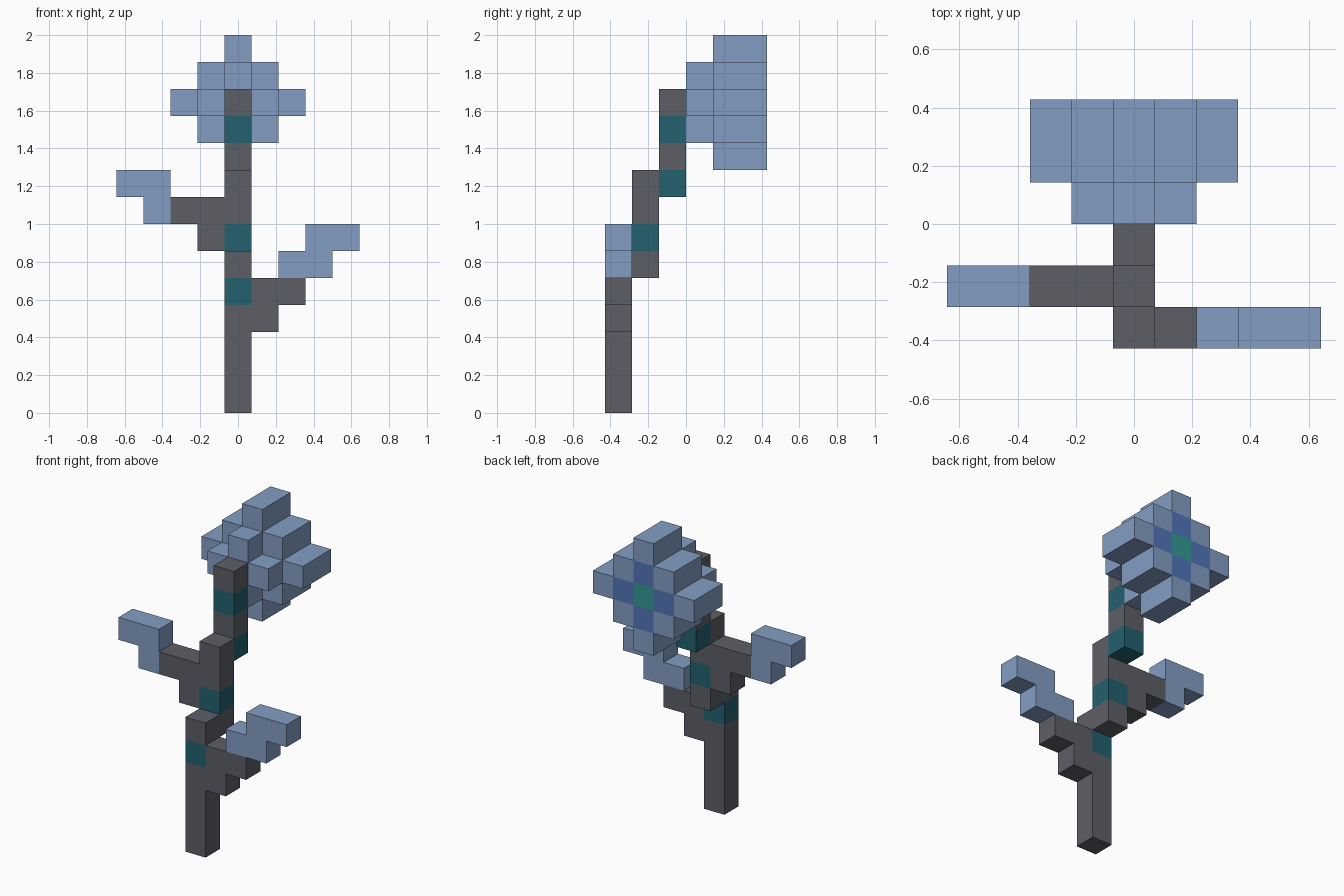
import bpy, bmesh
from mathutils import Vector

cube = bpy.data.objects.get("Cube")
if cube:
    bpy.data.objects.remove(cube, do_unlink=True)

U = 1 / 7  # edge length of one block


def material(name, rgb):
    """Flat material from 0-255 display values."""
    lin = [(c / 255 / 12.92) if c < 10 else ((c / 255 + 0.055) / 1.055) ** 2.4 for c in rgb]
    m = bpy.data.materials.new(name)
    m.use_nodes = True
    m.diffuse_color = (*lin, 1)
    bsdf = m.node_tree.nodes["Principled BSDF"]
    bsdf.inputs["Base Color"].default_value = (*lin, 1)
    bsdf.inputs["Roughness"].default_value = 0.9
    return m


BARK = material("charcoal stem", (93, 95, 102))
TEAL = material("dark teal band", (34, 97, 110))
PETAL = material("pale blue", (131, 158, 196))
BLUE = material("mid blue", (83, 118, 186))
GREEN = material("sea green", (52, 155, 150))


def span(x, y, z):
    """All cells in inclusive x, y, z ranges."""
    return [(i, j, k) for i in range(x[0], x[1] + 1)
            for j in range(y[0], y[1] + 1) for k in range(z[0], z[1] + 1)]


def blocks(name, cells, mats, pick=lambda c: 0):
    """Join unit blocks into one closed part, keeping only its outer faces."""
    cells = set(cells)
    bm = bmesh.new()
    for c in sorted(cells):
        centre = Vector((c[0], c[1] - 2.5, c[2] + 0.5)) * U
        made = bmesh.ops.create_cube(bm, size=U)["verts"]
        bmesh.ops.translate(bm, verts=made, vec=centre)
        hidden = []
        for f in {f for v in made for f in v.link_faces}:
            f.normal_update()
            f.material_index = pick(c)
            if tuple(a + round(n) for a, n in zip(c, f.normal)) in cells:
                hidden.append(f)
        bmesh.ops.delete(bm, geom=hidden, context="FACES")
    bmesh.ops.remove_doubles(bm, verts=bm.verts, dist=U / 100)
    mesh = bpy.data.meshes.new(name)
    bm.to_mesh(mesh)
    bm.free()
    for m in mats:
        mesh.materials.append(m)
    obj = bpy.data.objects.new(name, mesh)
    bpy.context.collection.objects.link(obj)
    return obj


# Stem: three stepped columns, each leaning one block back, with teal bands
bands = {(0, 0, 4), (0, 1, 6), (0, 2, 8), (0, 2, 10)}
stem = span((0, 0), (0, 0), (0, 5)) + span((0, 0), (1, 1), (5, 8)) + span((0, 0), (2, 2), (8, 11))
blocks("stem", stem, [BARK, TEAL], lambda c: int(c in bands))

# Side branches and their leaves
blocks("left_branch", [(1, 0, 3), (1, 0, 4), (2, 0, 4)], [BARK])
blocks("left_leaf", [(2, 0, 5), (3, 0, 5), (3, 0, 6), (4, 0, 6)], [PETAL])
blocks("right_branch", [(-1, 1, 6), (-1, 1, 7), (-2, 1, 7)], [BARK])
blocks("right_leaf", [(-3, 1, 7), (-3, 1, 8), (-4, 1, 8)], [PETAL])


# Flower head: a cross-shaped base and a diamond two blocks deep
def ring(c):
    return abs(c[0]) + abs(c[2] - 11)


base = [c for c in span((-1, 1), (3, 3), (10, 12)) if ring(c) <= 1]
bloom = [c for c in span((-2, 2), (4, 5), (9, 13)) if ring(c) <= 2]
blocks("flower_head", base + bloom, [GREEN, BLUE, PETAL],
       lambda c: min(ring(c), 2) if c[1] == 5 else 2)
